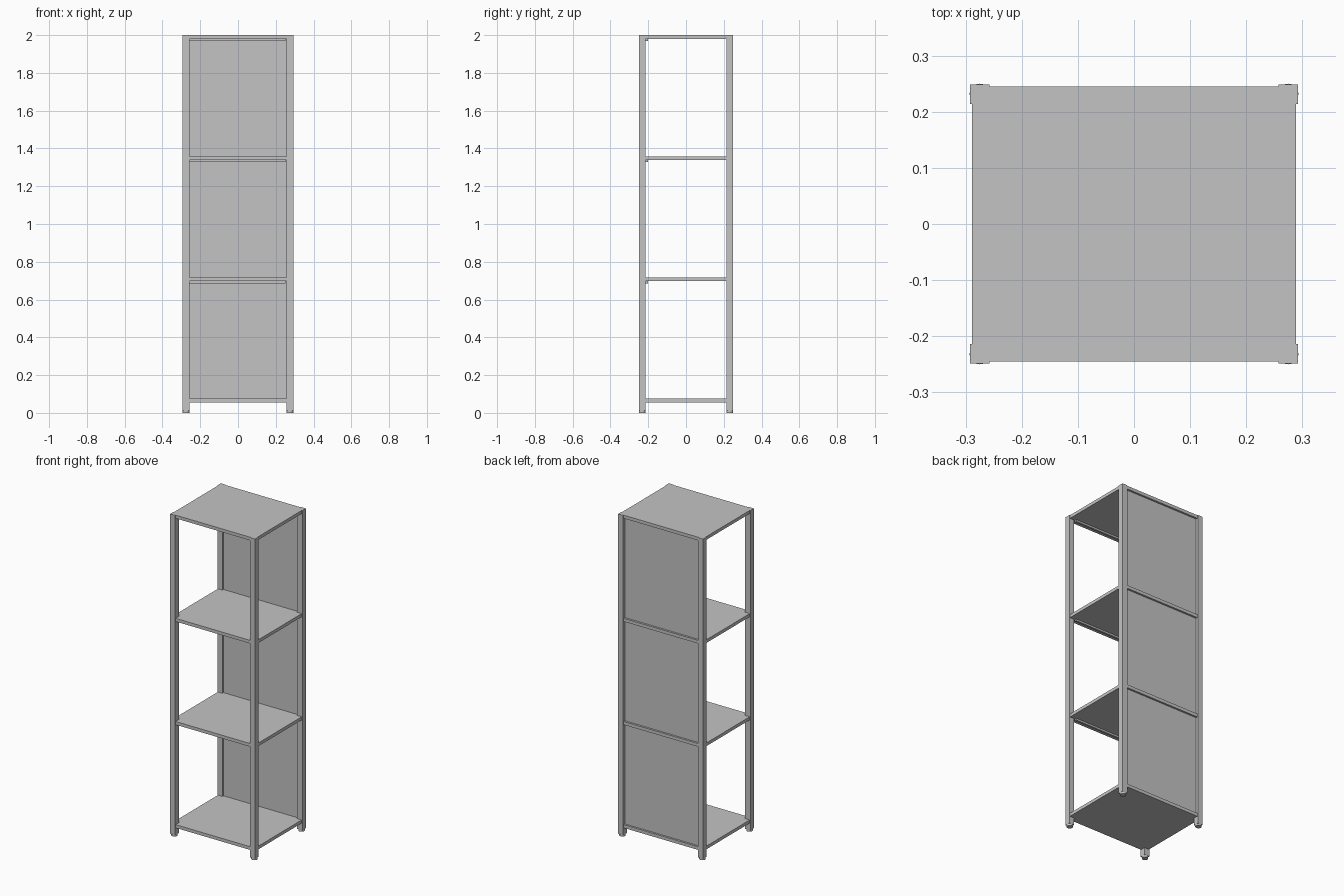
import bpy
import bmesh

if "Cube" in bpy.data.objects:
    bpy.data.objects.remove(bpy.data.objects["Cube"], do_unlink=True)

# Overall sizes
HALF_X, HALF_Y, HEIGHT = 0.2925, 0.249, 2.0
POST = 0.035
FOOT_H = 0.012
INSET = 0.004
BOARD = 0.02
BAY = 0.6415
TOPS = [HEIGHT - BAY * i for i in (3, 2, 1, 0)]
IN_X, IN_Y = HALF_X - POST, HALF_Y - POST

# Single painted metal colour
metal = bpy.data.materials.new("light_grey_metal")
metal.use_nodes = True
grey = (0.55, 0.55, 0.55, 1)
metal.diffuse_color = grey
metal.node_tree.nodes["Principled BSDF"].inputs["Base Color"].default_value = grey


def finish(name, bm):
    bmesh.ops.recalc_face_normals(bm, faces=bm.faces)
    mesh = bpy.data.meshes.new(name)
    bm.to_mesh(mesh)
    bm.free()
    mesh.materials.append(metal)
    obj = bpy.data.objects.new(name, mesh)
    bpy.context.collection.objects.link(obj)
    return obj


def box(name, low, high):
    bm = bmesh.new()
    bmesh.ops.create_cube(bm, size=1)
    for v in bm.verts:
        v.co = [(a + b) / 2 + c * (b - a) for a, b, c in zip(low, high, v.co)]
    return finish(name, bm)


def shelf(name, top):
    """Cross-shaped board, notched round the four posts."""
    x, y = HALF_X - INSET, HALF_Y - INSET
    outline = []
    for sx, sy in ((1, 1), (-1, 1), (-1, -1), (1, -1)):
        corner = [(x, IN_Y), (IN_X, IN_Y), (IN_X, y)]
        if sx * sy < 0:
            corner.reverse()
        outline += [(sx * a, sy * b) for a, b in corner]
    bm = bmesh.new()
    face = bm.faces.new([bm.verts.new((a, b, top - BOARD)) for a, b in outline])
    extruded = bmesh.ops.extrude_face_region(bm, geom=[face], use_keep_orig=True)
    for v in extruded["geom"]:
        if isinstance(v, bmesh.types.BMVert):
            v.co.z = top
    return finish(name, bm)


# Corner posts with round feet
for sx, side in ((1, "left"), (-1, "right")):
    for sy, end in ((-1, "front"), (1, "back")):
        xs = sorted((sx * IN_X, sx * HALF_X))
        ys = sorted((sy * IN_Y, sy * HALF_Y))
        box(f"{end}_{side}_post", (xs[0], ys[0], FOOT_H), (xs[1], ys[1], HEIGHT))
        bm = bmesh.new()
        bmesh.ops.create_cone(bm, cap_ends=True, segments=24, radius1=0.018,
                              radius2=0.018, depth=FOOT_H)
        foot = finish(f"{end}_{side}_foot", bm)
        foot.location = (sum(xs) / 2, sum(ys) / 2 + sy * 0.0005, FOOT_H / 2)
        for p in foot.data.polygons:
            p.use_smooth = len(p.vertices) == 4

# Shelves, with a stiffening lip under the front edge of the upper ones
for i, top in enumerate(TOPS):
    shelf(f"shelf_{i + 1}", top)
    if i:
        under = top - BOARD
        box(f"shelf_lip_{i + 1}", (-IN_X, -IN_Y, under - 0.011),
            (IN_X - 0.007, -IN_Y + 0.012, under))

# Back panels, recessed between the posts
for i in range(len(TOPS) - 1):
    box(f"back_panel_{i + 1}", (-IN_X, HALF_Y - 0.024, TOPS[i]),
        (IN_X, HALF_Y - 0.016, TOPS[i + 1] - BOARD))
